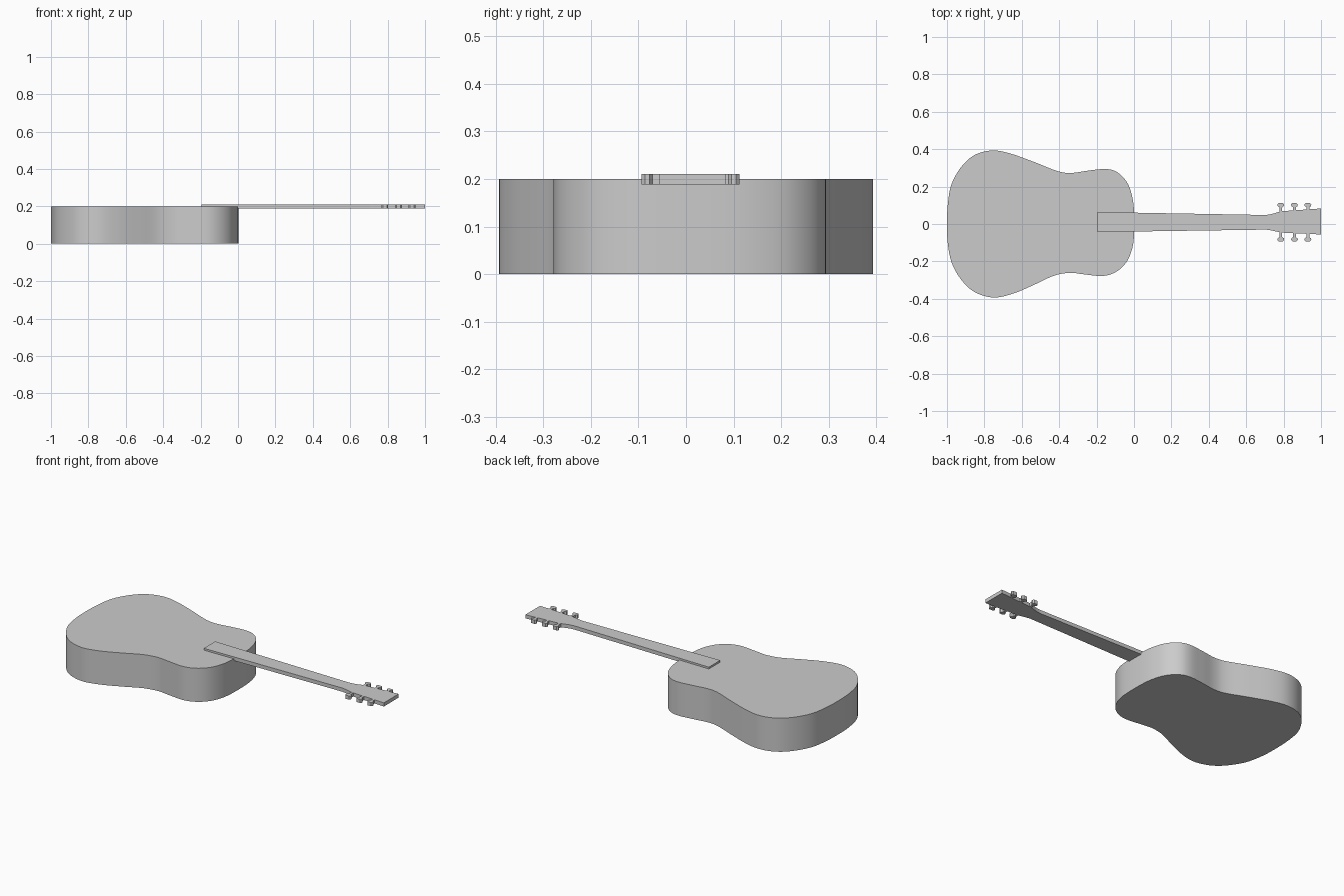
import bpy, bmesh, math
from mathutils import Vector

if "Cube" in bpy.data.objects:
    bpy.data.objects.remove(bpy.data.objects["Cube"])


def spline(pts, n=5):
    """Closed smooth outline through the given points."""
    out = []
    k = len(pts)
    for i in range(k):
        a, b, c, d = (Vector(pts[(i + j) % k]) for j in (-1, 0, 1, 2))
        for s in range(n):
            t = s / n
            out.append(0.5 * (2 * b + (c - a) * t + (2 * a - 5 * b + 4 * c - d) * t * t
                              + (3 * b - a - 3 * c + d) * t ** 3))
    return out


def slab(name, outline, z0, z1, smooth=False):
    """Solid plate extruded upwards from a flat outline."""
    bm = bmesh.new()
    face = bm.faces.new([bm.verts.new((p[0], p[1], z0)) for p in outline])
    ext = bmesh.ops.extrude_face_region(bm, geom=[face])
    top = [v for v in ext["geom"] if isinstance(v, bmesh.types.BMVert)]
    bmesh.ops.translate(bm, verts=top, vec=(0, 0, z1 - z0))
    bmesh.ops.recalc_face_normals(bm, faces=bm.faces)
    me = bpy.data.meshes.new(name)
    bm.to_mesh(me)
    bm.free()
    ob = bpy.data.objects.new(name, me)
    bpy.context.collection.objects.link(ob)
    if smooth:
        bpy.ops.object.select_all(action='DESELECT')
        ob.select_set(True)
        bpy.context.view_layer.objects.active = ob
        bpy.ops.object.shade_smooth_by_angle(angle=math.radians(30))
    return ob


# Body: smooth waisted outline, straight sides
body = [(-1, 0), (-.995, .11), (-.975, .215), (-.92, .31), (-.85, .37), (-.76, .393),
        (-.665, .378), (-.53, .33), (-.41, .283), (-.335, .273), (-.24, .286),
        (-.15, .294), (-.09, .277), (-.04, .227), (-.012, .157), (0, .07),
        (0, -.06), (-.012, -.14), (-.045, -.21), (-.1, -.258), (-.17, -.278),
        (-.275, -.268), (-.345, -.261), (-.43, -.277), (-.53, -.323), (-.64, -.37),
        (-.745, -.393), (-.84, -.37), (-.91, -.315), (-.97, -.22), (-.995, -.11)]
slab("body", spline(body), 0, 0.2, smooth=True)

# Neck and headstock in one tapered plate
Z0, Z1 = 0.189, 0.211
upper = [(-.195, .064), (.705, .048), (.735, .053), (.785, .068), (1, .083)]
lower = [(1, -.056), (.785, -.046), (.735, -.034), (.705, -.030), (-.195, -.043)]
slab("neck", upper + lower, Z0, Z1)

# Tuning pegs: stem with a wider knob, three on each side
peg = [(.007, 0), (.007, .024), (.017, .031), (.018, .040), (.011, .047)]
peg += [(-u, v) for u, v in reversed(peg)]
for side, base, name in ((1, .065, "upper"), (-1, -.046, "lower")):
    for i, x in enumerate((.785, .858, .930)):
        slab(f"{name}_tuning_peg_{i + 1}",
             [(x + u, base + side * v) for u, v in peg], Z0, Z1)
